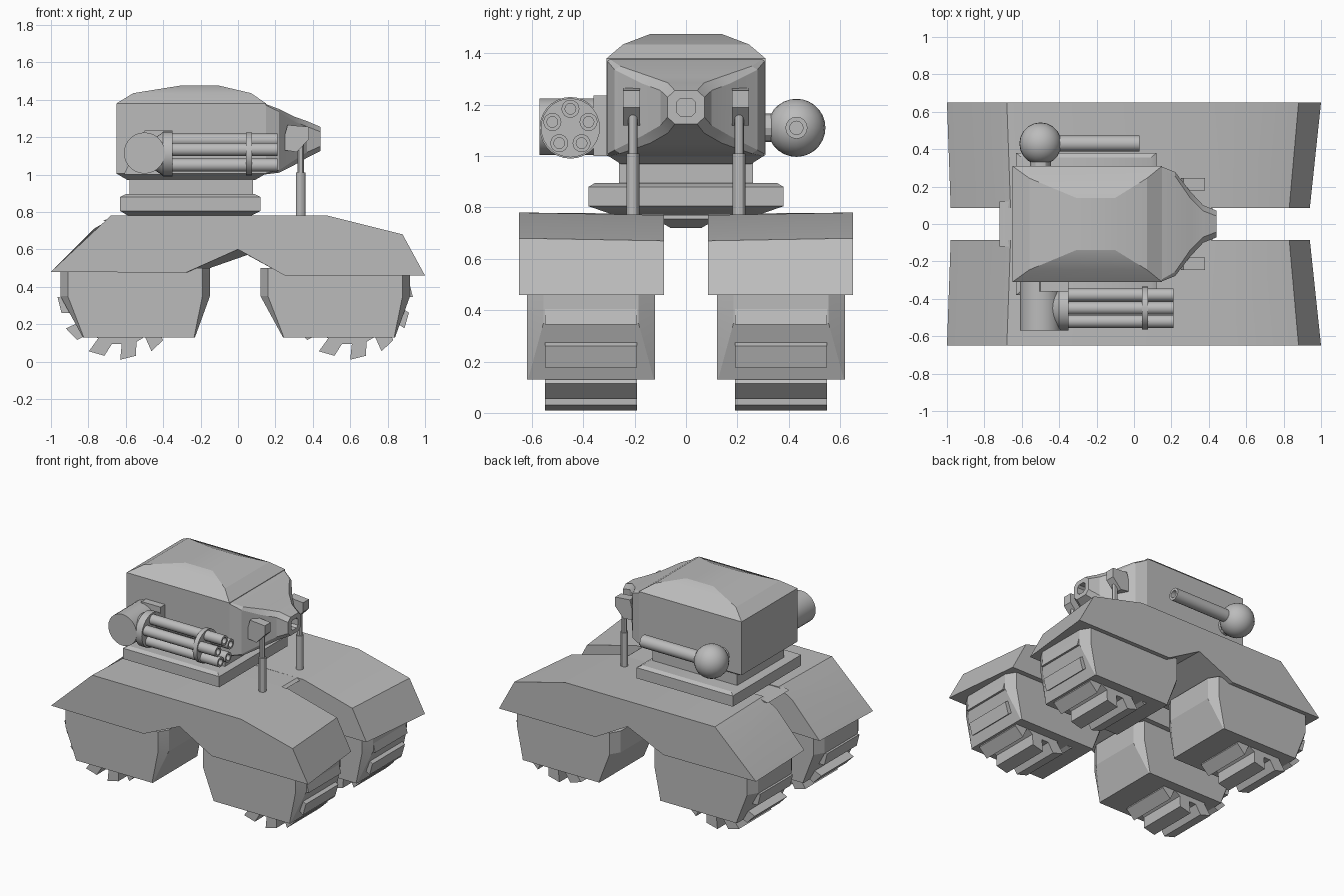
import bpy, bmesh
from math import sin, cos, pi, radians
from mathutils import Vector, Matrix

old = bpy.data.objects.get("Cube")
if old:
    bpy.data.objects.remove(old, do_unlink=True)

grey = bpy.data.materials.new("hull_grey")
grey.use_nodes = True
COLOR = (0.5, 0.5, 0.5, 1)
grey.diffuse_color = COLOR
grey.node_tree.nodes["Principled BSDF"].inputs["Base Color"].default_value = COLOR


def finish(name, bm, angle=30):
    bmesh.ops.recalc_face_normals(bm, faces=bm.faces)
    mesh = bpy.data.meshes.new(name)
    bm.to_mesh(mesh)
    bm.free()
    mesh.materials.append(grey)
    obj = bpy.data.objects.new(name, mesh)
    bpy.context.collection.objects.link(obj)
    bpy.ops.object.select_all(action='DESELECT')
    obj.select_set(True)
    bpy.context.view_layer.objects.active = obj
    bpy.ops.object.shade_smooth_by_angle(angle=radians(angle))
    return obj


def loft(name, rings, angle=30):
    """Skin a list of equal-length point rings and cap both ends."""
    bm = bmesh.new()
    rows = [[bm.verts.new(p) for p in ring] for ring in rings]
    n = len(rows[0])
    for a, b in zip(rows, rows[1:]):
        for i in range(n):
            j = (i + 1) % n
            bm.faces.new((a[i], a[j], b[j], b[i]))
    bm.faces.new(rows[0])
    bm.faces.new(rows[-1])
    return finish(name, bm, angle)


def rect(x0, x1, y, z):
    return [(x0, -y, z), (x1, -y, z), (x1, y, z), (x0, y, z)]


def lathe_x(name, profile, y, z, sides=20):
    """Turn (x, radius) points about an axis along x."""
    return loft(name, [[(x, y + r * sin(2 * pi * i / sides), z + r * cos(2 * pi * i / sides))
                        for i in range(sides)] for x, r in profile])


def tube(name, x0, x1, r, y, z, sides=16):
    bore = 0.6 * r
    return lathe_x(name, [(x0, r), (x1, r), (x1, bore), (x1 - 0.05, bore)], y, z, sides)


def cylinder(name, start, end, r, sides=20):
    a, b = Vector(start), Vector(end)
    bm = bmesh.new()
    turn = (b - a).to_track_quat('Z', 'Y').to_matrix().to_4x4()
    bmesh.ops.create_cone(bm, cap_ends=True, segments=sides, radius1=r, radius2=r,
                          depth=(b - a).length, matrix=Matrix.Translation((a + b) / 2) @ turn)
    return finish(name, bm)


# Armoured fenders, slightly skewed between the outer and inner faces
outer = [(-1, .48), (-.68, .78), (.48, .78), (.88, .68), (1, .46),
         (.25, .46), (0, .60), (-.28, .475)]
inner = [(-.98, .48), (-.77, .71), (-.66, .775), (.45, .77), (.83, .67), (.94, .46),
         (.25, .46), (.05, .57), (-.15, .50)]
outer.insert(1, (-.84, .63))
for s, side in ((1, "left"), (-1, "right")):
    loft(side + "_fender", [[(x, s * .65, z) for x, z in outer],
                            [(x, s * .085, z) for x, z in inner]], 15)

# Narrow bridge joining the fenders
loft("hull_bridge", [rect(-.60, .36, .06, .72), rect(-.72, .42, .12, .755),
                     rect(-.66, .40, .12, .77)])


# Wheel pods: chamfered corners at the top that square off at the bottom
def pod_ring(x0, x1, z, chamfer_x, chamfer_y):
    lo, hi = -.25, .25
    cx, cy = chamfer_x, chamfer_y
    return [(x0, lo + cy, z), (x0 + cx, lo, z), (x1 - cx, lo, z), (x1, lo + cy, z),
            (x1, hi - cy, z), (x1 - cx, hi, z), (x0 + cx, hi, z), (x0, hi - cy, z)]


def tread_ring(y, scale):
    pts = []
    for k in range(12):
        base = -pi / 2 + k * pi / 6
        for turn, r in ((0, .335), (15, .325), (20, .255), (32, .25)):
            a = base + radians(turn)
            pts.append((scale * r * cos(a), y, scale * r * sin(a)))
    return pts


for end, x0, x1, hub in (("front", .12, .92, .60), ("rear", -.95, -.15, -.63)):
    for s, side in ((1, "left"), (-1, "right")):
        pod = loft(f"{end}_{side}_wheel_pod",
                   [pod_ring(x0, x1, .50, .04, .065), pod_ring(x0, x1, .35, .04, .065),
                    pod_ring(x0 + .12, x1 - .08, .13, .005, .005)], 15)
        pod.location.y = s * .37
        wheel = loft(f"{end}_{side}_tread_wheel",
                     [tread_ring(-.18, 1), tread_ring(.18, 1)], 10)
        wheel.location = (hub, s * .37, .345)

# Turret ring and neck
loft("turret_ring", [rect(-.57, .05, .28, .77), rect(-.63, .12, .38, .805),
                     rect(-.63, .12, .38, .88), rect(-.60, .09, .355, .895)])
loft("turret_neck", [rect(-.58, .08, .26, .885), rect(-.58, .08, .26, .98)])

# Turret body with a shallow domed roof
loft("turret_body", [rect(-.59, .09, .255, .97), rect(-.65, .15, .31, 1.005),
                     rect(-.65, .15, .31, 1.38), rect(-.56, .07, .245, 1.435),
                     rect(-.31, -.10, .14, 1.475)], 20)


# Nose tapering forward to a hollow snout
def nose_ring(x, y, z0, z1, cut):
    c, d = cut * y, cut * (z1 - z0) / 2
    return [(x, -y, z0 + d), (x, -y + c, z0), (x, y - c, z0), (x, y, z0 + d),
            (x, y, z1 - d), (x, y - c, z1), (x, -y + c, z1), (x, -y, z1 - d)]


loft("turret_nose", [nose_ring(.14, .31, 1.0, 1.38, .03), nose_ring(.22, .278, 1.01, 1.35, .08),
                     nose_ring(.30, .175, 1.05, 1.31, .2), nose_ring(.37, .10, 1.09, 1.285, .3),
                     nose_ring(.44, .072, 1.125, 1.255, .4), nose_ring(.44, .036, 1.155, 1.225, .4),
                     nose_ring(.38, .036, 1.155, 1.225, .4)], 20)

# Sensor masts with angled heads
head = [(.25, 1.13), (.25, 1.21), (.265, 1.265), (.38, 1.255), (.38, 1.19), (.315, 1.12)]
for s, side in ((1, "left"), (-1, "right")):
    y = s * .207
    cylinder(side + "_mast_lower", (.335, y, .74), (.335, y, 1.01), .025, 12)
    cylinder(side + "_mast_upper", (.335, y, 1.0), (.335, y, 1.16), .018, 12)
    loft(side + "_sensor_head", [[(x, s * .18, z) for x, z in head],
                                 [(x, s * .245, z) for x, z in head]])

# Rotary gun on the right side
GY, GZ = -.45, 1.11
cylinder("rotary_gun_drum", (-.5, -.57, 1.115), (-.5, -.30, 1.115), .11, 28)
lathe_x("rotary_gun_housing", [(-.50, .05), (-.41, .11), (-.40, .12), (-.35, .12)], GY, GZ, 28)
lathe_x("rotary_gun_band", [(.043, .115), (.075, .115)], GY, GZ, 28)
for k in range(5):
    a = 2 * pi * k / 5
    tube(f"rotary_gun_barrel_{k + 1}", -.37, .21, .035, GY + .074 * sin(a), GZ + .074 * cos(a))
loft("rotary_gun_mount", [[(x, y, z) for x, z in ((-.61, 1.0), (-.35, 1.0), (-.35, 1.235), (-.5, 1.235))]
                          for y in (-.36, -.30)])

# Ball-mounted cannon on the left side
bm = bmesh.new()
bmesh.ops.create_uvsphere(bm, u_segments=20, v_segments=14, radius=.113,
                          matrix=Matrix.Translation((-.5, .43, 1.11)))
finish("cannon_ball", bm)
tube("cannon_barrel", -.45, .03, .043, .43, 1.11)
cylinder("cannon_mount", (-.5, .29, 1.11), (-.5, .36, 1.11), .055, 12)
